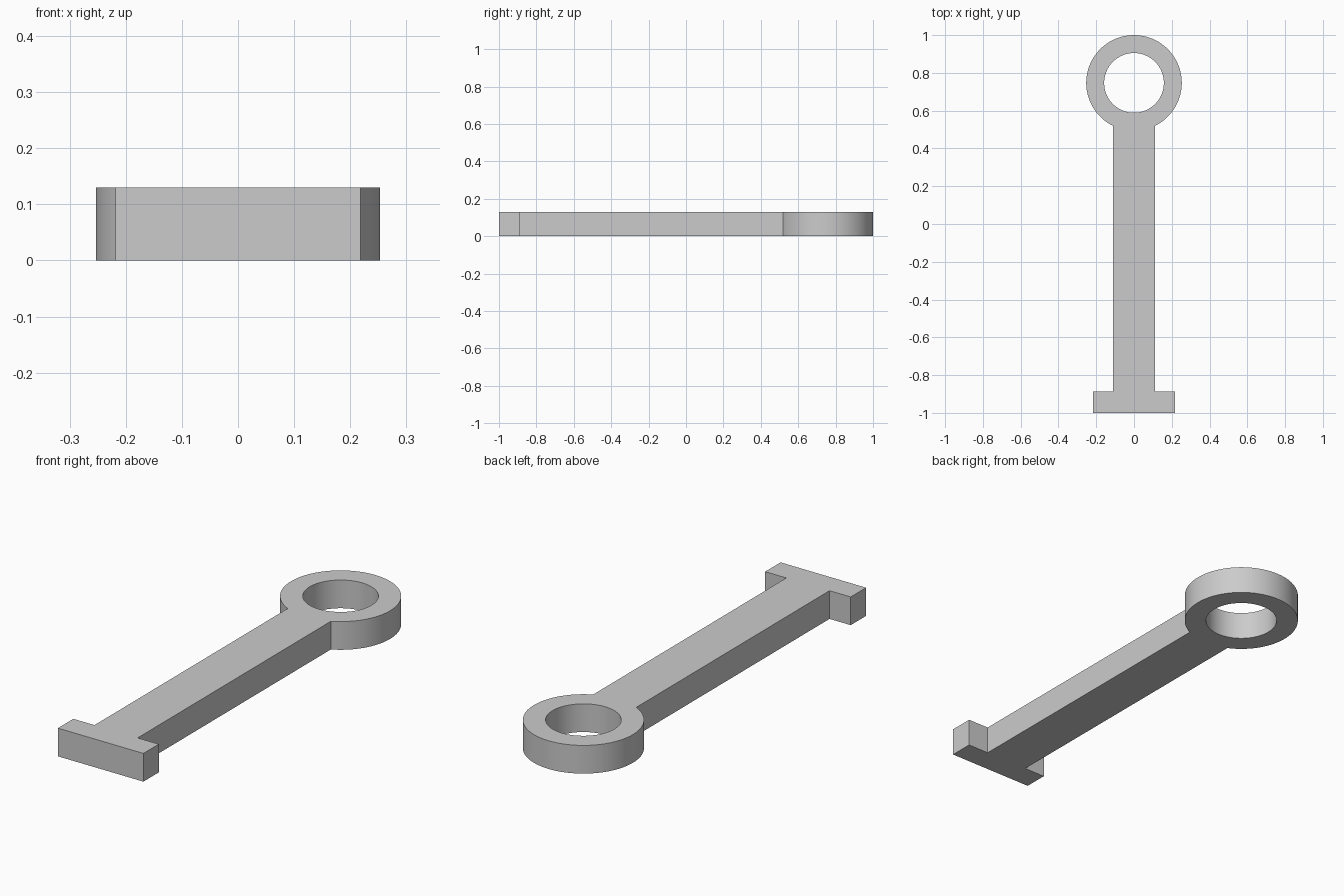
import bpy, bmesh, math

cube = bpy.data.objects.get("Cube")
if cube:
    bpy.data.objects.remove(cube, do_unlink=True)

THICK = 0.13
RING_Y, RING_R, HOLE_R = 0.747, 0.253, 0.158
SHAFT = 0.11                      # half width of the shaft
FOOT, FOOT_TOP = 0.218, -0.888    # half width and upper edge of the crossbar
SEGMENTS = 96


def arc(radius, start, end, steps):
    """Points on a circle around the ring centre."""
    angles = [start + (end - start) * i / steps for i in range(steps + 1)]
    return [(radius * math.cos(a), RING_Y + radius * math.sin(a)) for a in angles]


def add_loop(bm, points):
    verts = [bm.verts.new((x, y, 0)) for x, y in points]
    return [bm.edges.new((v, verts[i - 1])) for i, v in enumerate(verts)]


# Outline: ring rim between the two shaft joints, then shaft and crossbar
joint = math.asin(SHAFT / RING_R)
rim = arc(RING_R, joint - math.pi / 2, 1.5 * math.pi - joint, SEGMENTS)
left_side = [(SHAFT, FOOT_TOP), (FOOT, FOOT_TOP), (FOOT, -1)]
right_side = [(-x, y) for x, y in left_side]
outline = rim + right_side + left_side[::-1]
hole = arc(HOLE_R, 0, 2 * math.pi, SEGMENTS)[:-1]

# Fill the flat profile and extrude it to full thickness
bm = bmesh.new()
edges = add_loop(bm, outline) + add_loop(bm, hole)
bmesh.ops.triangle_fill(bm, edges=edges, use_beauty=True)
result = bmesh.ops.extrude_face_region(bm, geom=bm.faces[:], use_keep_orig=True)
top = [g for g in result["geom"] if isinstance(g, bmesh.types.BMVert)]
bmesh.ops.translate(bm, verts=top, vec=(0, 0, THICK))
bmesh.ops.recalc_face_normals(bm, faces=bm.faces[:])

mesh = bpy.data.meshes.new("ring_ended_rod")
bm.to_mesh(mesh)
bm.free()
rod = bpy.data.objects.new("ring_ended_rod", mesh)
bpy.context.collection.objects.link(rod)

# Plain grey material
grey = bpy.data.materials.new("light_grey")
grey.use_nodes = True
colour = (0.6, 0.6, 0.6, 1)
grey.diffuse_color = colour
grey.node_tree.nodes["Principled BSDF"].inputs["Base Color"].default_value = colour
mesh.materials.append(grey)

# Smooth curved walls, crisp corners
bpy.ops.object.select_all(action="DESELECT")
rod.select_set(True)
bpy.context.view_layer.objects.active = rod
bpy.ops.object.shade_smooth_by_angle(angle=math.radians(30))
